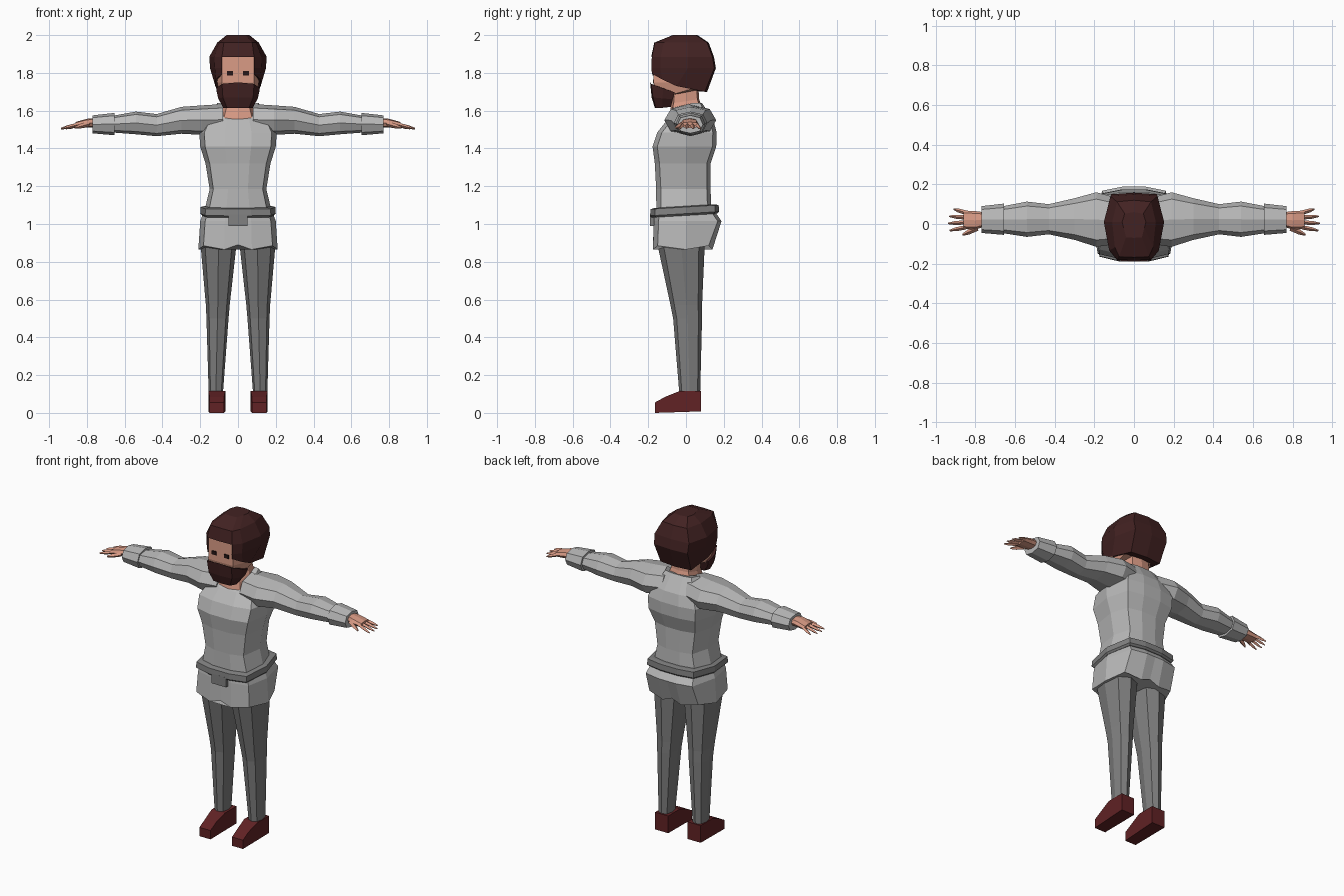
import bpy, bmesh
from mathutils import Vector

if "Cube" in bpy.data.objects:
    bpy.data.objects.remove(bpy.data.objects["Cube"], do_unlink=True)


def material(name, r, g, b):
    m = bpy.data.materials.new(name)
    m.use_nodes = True
    m.diffuse_color = (r, g, b, 1)
    node = next(n for n in m.node_tree.nodes if n.type == 'BSDF_PRINCIPLED')
    node.inputs["Base Color"].default_value = (r, g, b, 1)
    node.inputs["Roughness"].default_value = 0.9
    return m


SHIRT = material("light grey cloth", .48, .48, .48)
TROUSERS = material("dark grey cloth", .21, .21, .21)
BELT = material("belt grey", .22, .22, .22)
SKIN = material("skin", .68, .32, .23)
HAIR = material("dark brown hair", .055, .016, .016)
SHOE = material("dark red leather", .12, .016, .018)
EYE = material("eye brown", .02, .008, .008)

OCT = [(0, -1), (.75, -.75), (1, 0), (.75, .75), (0, 1), (-.75, .75), (-1, 0), (-.75, -.75)]


def loft(name, rings, mat, side=1, caps=True, skip=None):
    """Skin a list of equal-length rings; side -1 mirrors, skip(i, j) leaves faces out."""
    bm = bmesh.new()
    rows = [[bm.verts.new((p[0] * side, p[1], p[2])) for p in ring] for ring in rings]
    n = len(rows[0])
    for i in range(len(rows) - 1):
        for j in range(n):
            if skip and skip(i, j):
                continue
            k = (j + 1) % n
            bm.faces.new((rows[i][j], rows[i][k], rows[i + 1][k], rows[i + 1][j]))
    bm.faces.new(rows[-1])
    if caps:
        bm.faces.new(rows[0])
    bmesh.ops.recalc_face_normals(bm, faces=bm.faces)
    mesh = bpy.data.meshes.new(name)
    bm.to_mesh(mesh)
    bm.free()
    mesh.materials.append(mat)
    obj = bpy.data.objects.new(name, mesh)
    bpy.context.collection.objects.link(obj)
    return obj


def full(half):
    """Complete a half ring that starts and ends on the centre plane."""
    return half + [(-x, y, z) for x, y, z in half[-2:0:-1]]


def body(w, f, b, z, tilt=0):
    """Body cross-section: half width, front, back, height."""
    half = [(0, f), (.35 * w, f), (.87 * w, f + .025), (w, 0),
            (.8 * w, b - .02), (.3 * w, b), (0, b)]
    return full([(x, y, z + tilt * y) for x, y in half])


def upright(x0, x1, y0, y1, z):
    return [((x0 + x1) / 2 + u * (x1 - x0) / 2, (y0 + y1) / 2 + v * (y1 - y0) / 2, z)
            for u, v in OCT]


def sideways(x, y0, y1, z0, z1):
    return [(x, y, z) for y, z, _ in upright(y0, y1, z0, z1, 0)]


def box(name, c, s, mat):
    rings = [[(c[0] + u * s[0] / 2, c[1] + v * s[1] / 2, c[2] + w * s[2] / 2)
              for u, v in ((-1, -1), (1, -1), (1, 1), (-1, 1))] for w in (-1, 1)]
    return loft(name, rings, mat)


def finger(name, a, b, r, side):
    """Tapered four-sided finger."""
    a, b = Vector(a), Vector(b)
    across = (b - a).cross(Vector((0, 0, 1))).normalized()
    up = Vector((0, 0, 1))
    rings = [[p + across * t, p + up * t, p - across * t, p - up * t]
             for p, t in ((a, r), (a.lerp(b, .6), r * .9), (b, r * .35))]
    loft(name, rings, SKIN, side)


# Shirt body, with a neckline that drops at the front
neckline = full([(0, -.08, 1.565), (.08, -.075, 1.57), (.1, -.02, 1.62), (.11, .03, 1.64),
                 (.09, .075, 1.64), (.04, .085, 1.64), (0, .085, 1.64)])
loft("shirt", [body(.18, -.157, .135, 1.06), body(.15, -.158, .13, 1.185),
               body(.172, -.165, .13, 1.32), body(.2, -.177, .16, 1.41),
               body(.205, -.152, .162, 1.485), body(.17, -.1, .145, 1.55), neckline], SHIRT)

# Lower tunic with an uneven hem
hem = body(.21, -.175, .14, .865)
hem = [(x, y, z + (.025 if abs(x) < .01 else .02 if .1 < abs(x) < .19 else 0))
       for x, y, z in hem]
loft("tunic_skirt", [body(.18, -.165, .15, 1.07), body(.2, -.17, .188, 1.015), hem], SHIRT)

# Belt and buckle
loft("belt", [body(.19, -.18, .165, 1.045, .06), body(.2, -.19, .175, 1.055, .06),
              body(.198, -.188, .173, 1.09, .06), body(.18, -.165, .15, 1.095, .06)], BELT)
box("buckle", (0, -.178, 1.02), (.1, .024, .06), BELT)

# Neck
loft("neck", [full([(0, -.095, 1.555), (.075, -.085, 1.56), (.088, -.02, 1.6),
                    (.07, .07, 1.63), (0, .08, 1.63)]),
              full([(0, -.075, 1.64), (.055, -.065, 1.64), (.075, 0, 1.65),
                    (.06, .06, 1.66), (0, .07, 1.66)]),
              full([(0, -.07, 1.73), (.055, -.06, 1.73), (.072, 0, 1.73),
                    (.06, .055, 1.73), (0, .065, 1.73)])], SKIN)

# Head
loft("head", [full([(0, -.15, 1.66), (.07, -.15, 1.66), (.098, -.09, 1.68),
                    (.1, .03, 1.715), (.07, .09, 1.715), (0, .09, 1.715)]),
              full([(0, -.174, 1.75), (.085, -.172, 1.75), (.11, -.11, 1.75),
                    (.112, .03, 1.75), (.09, .1, 1.75), (0, .1, 1.75)]),
              full([(0, -.168, 1.9), (.085, -.167, 1.9), (.105, -.1, 1.9),
                    (.11, .03, 1.9), (.09, .1, 1.9), (0, .1, 1.9)])], SKIN)

# Hair cap, open over the face below the fringe
def hair_ring(front, wf, w, back, z):
    return full([(0, front, z), (wf, front + .003, z), (wf + (w - wf) * .6, front + .05, z),
                 (w, .01, z), (w * .78, back - .008, z), (0, back, z)])


rim = full([(0, -.182, 1.795), (.085, -.18, 1.795), (.118, -.125, 1.765), (.12, -.05, 1.73),
            (.105, .1, 1.7), (0, .112, 1.7)])
inner_rim = [(x * .65, y * .65, z + .003) for x, y, z in rim]
loft("hair", [inner_rim, rim, hair_ring(-.186, .085, .148, .158, 1.825),
              hair_ring(-.184, .085, .152, .148, 1.885),
              hair_ring(-.168, .075, .11, .12, 1.96),
              hair_ring(-.07, .04, .06, .06, 2)],
     HAIR, caps=False, skip=lambda i, j: i < 3 and j in (0, 9))

# Beard
loft("beard", [full([(0, -.165, 1.615), (.058, -.16, 1.615), (.078, -.125, 1.615),
                     (.07, -.08, 1.62), (0, -.08, 1.62)]),
               full([(0, -.182, 1.67), (.08, -.175, 1.67), (.105, -.125, 1.665),
                     (.1, -.07, 1.66), (0, -.07, 1.66)]),
               full([(0, -.19, 1.75), (.085, -.184, 1.742), (.116, -.12, 1.718),
                     (.112, -.06, 1.697), (0, -.06, 1.697)])], HAIR)

for side, label in ((1, "left_"), (-1, "right_")):
    box(label + "eye", (side * .042, -.173, 1.798), (.03, .009, .022), EYE)

    # Sleeve and cuff
    loft(label + "sleeve", [sideways(.08, -.1, .13, 1.47, 1.635),
                            sideways(.19, -.115, .16, 1.472, 1.628),
                            sideways(.3, -.08, .13, 1.478, 1.62),
                            sideways(.43, -.052, .1, 1.465, 1.582),
                            sideways(.54, -.065, .113, 1.475, 1.595),
                            sideways(.67, -.045, .088, 1.485, 1.572)], SHIRT, side)
    loft(label + "cuff", [sideways(.655, -.055, .103, 1.47, 1.588),
                          sideways(.77, -.045, .09, 1.48, 1.575)], SHIRT, side)

    # Hand with four fingers and a thumb
    loft(label + "hand", [sideways(.76, -.015, .06, 1.512, 1.56),
                          sideways(.8, -.028, .065, 1.51, 1.557),
                          sideways(.86, -.025, .068, 1.508, 1.54)], SKIN, side)
    for k, tip in enumerate((.91, .932, .938, .93)):
        y = .058 - .025 * k
        finger(label + "finger_%d" % (k + 1), (.85, y, 1.525),
               (tip, .075 - .036 * k, 1.505), .011, side)
    finger(label + "thumb", (.79, -.02, 1.53), (.865, -.055, 1.51), .014, side)

    # Trouser leg
    loft(label + "trouser_leg", [upright(.08, .155, -.035, .075, .1),
                                 upright(.05, .167, -.068, .085, .5),
                                 upright(.044, .17, -.082, .085, .57),
                                 upright(.006, .2, -.155, .1, .91)], TROUSERS, side)

    # Shoe, narrowing toward the toe
    profile = [(-.165, 0), (.08, .008), (.08, .115), (-.035, .115), (-.11, .085), (-.165, .055)]
    loft(label + "shoe", [[(.112 + e * (.045 if y > -.1 else .038), y, z) for y, z in profile]
                          for e in (-1, 1)], SHOE, side)
